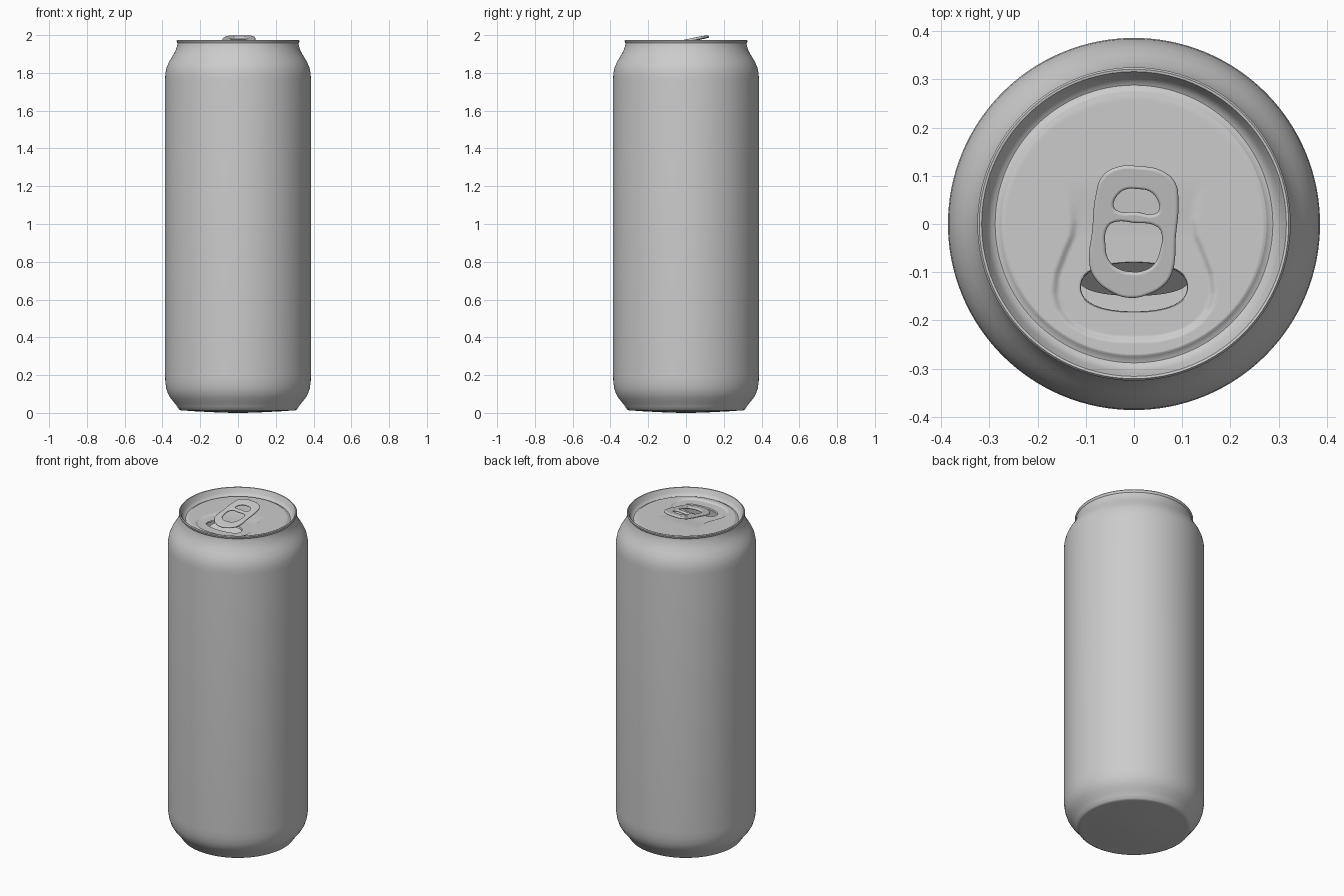
import bpy, bmesh, math
from mathutils import Vector, geometry

if "Cube" in bpy.data.objects:
    bpy.data.objects.remove(bpy.data.objects["Cube"])

N = 128
ANG = [2 * math.pi * k / N for k in range(N)]


def smooth(obj, angle=40):
    bpy.ops.object.select_all(action='DESELECT')
    obj.select_set(True)
    bpy.context.view_layer.objects.active = obj
    bpy.ops.object.shade_smooth_by_angle(angle=math.radians(angle))


def skin(name, rings, cap=False):
    """Join closed rings of N points into a smooth surface."""
    bm = bmesh.new()
    vs = [[bm.verts.new(p) for p in ring] for ring in rings]
    for a, b in zip(vs, vs[1:]):
        for k in range(N):
            m = (k + 1) % N
            bm.faces.new((a[k], a[m], b[m], b[k]))
    if cap:
        bm.faces.new(list(reversed(vs[0])))
    me = bpy.data.meshes.new(name)
    bm.to_mesh(me)
    bm.free()
    obj = bpy.data.objects.new(name, me)
    bpy.context.collection.objects.link(obj)
    smooth(obj)
    return obj


def step(a, b, x):
    t = max(0, min(1, (x - a) / (b - a)))
    return t * t * (3 - 2 * t)


# can body: base, wall, neck, rolled rim and the slope down to the lid
profile = [(0.03, 0), (0.12, 0.003), (0.22, 0.008), (0.29, 0.013), (0.303, 0.013),
           (0.312, 0.018), (0.322, 0.034), (0.338, 0.055), (0.357, 0.078), (0.371, 0.102),
           (0.38, 0.13), (0.385, 0.165), (0.386, 0.2), (0.386, 1.77), (0.384, 1.80),
           (0.378, 1.828), (0.367, 1.855), (0.352, 1.88), (0.338, 1.903), (0.328, 1.925),
           (0.322, 1.945), (0.32, 1.957), (0.324, 1.963), (0.325, 1.97), (0.321, 1.975),
           (0.316, 1.974), (0.312, 1.966), (0.305, 1.948), (0.296, 1.935), (0.288, 1.931),
           (0.281, 1.933), (0.275, 1.938)]
skin("can_body", [[(r * math.cos(a), r * math.sin(a), z) for a in ANG] for r, z in profile], cap=True)

# lid panel: blends from the round edge to the mouth opening, with a pressed recess
LID = 1.94
half = [Vector(p) for p in ((0, -0.24), (0.05, -0.238), (0.095, -0.227), (0.13, -0.208),
                            (0.155, -0.178), (0.164, -0.145), (0.16, -0.105), (0.143, -0.06),
                            (0.128, -0.025), (0.124, 0.005), (0.129, 0.04), (0.148, 0.095), (0.15, 0.14))]


def lid_z(x, y):
    p = Vector((abs(x), y))
    best, inside = 9, False
    for a, b in zip(half, half[1:]):
        q, t = geometry.intersect_point_line(p, a, b)
        q = a.lerp(b, max(0, min(1, t)))
        best = min(best, (p - q).length)
        if a.y <= y < b.y:
            inside = p.x < a.x + (b.x - a.x) * (y - a.y) / (b.y - a.y)
    d = best if inside else -best
    return LID - 0.008 * step(-0.008, 0.008, d) * (1 - step(-0.03, 0.1, y))


def mouth(a, s=1.0):
    c, n = math.cos(a), math.sin(a)
    e = 2 / 2.3
    return (s * 0.114 * math.copysign(abs(c) ** e, c),
            s * 0.052 * math.copysign(abs(n) ** e, n) - 0.131)


rings = []
STEPS = 64
for i in range(STEPS + 1):
    t = i / STEPS
    ring = []
    for a in ANG:
        mx, my = mouth(a)
        x = 0.275 * math.cos(a) * (1 - t) + mx * t
        y = 0.275 * math.sin(a) * (1 - t) + my * t
        ring.append((x, y, lid_z(x, y) - 0.002 * step(0.04, 0, t)))
    rings.append(ring)
# folded lip around the mouth
for s, dz in ((0.975, 0.002), (0.965, 0.009)):
    rings.append([(*mouth(a, s), LID - 0.008 - dz) for a in ANG])
skin("lid_panel", rings)

# mouth flap, hinged under the rear edge and pushed into the can
flap_angle = math.radians(48)
flap = []
for s in (1, 0.7, 0.4, 0.05):
    ring = []
    for a in ANG:
        x, y = mouth(a)
        x, y = x * s, -0.131 + (y + 0.131) * s
        d = -0.08 - y
        ring.append((x, -0.08 - d * math.cos(flap_angle), LID - 0.014 - d * math.sin(flap_angle)))
    flap.append(ring)
skin("mouth_flap", flap)

# pull tab: rounded outline with two openings, rolled edges
outline = [(0, 0.143), (0.045, 0.138), (0.076, 0.115), (0.086, 0.075), (0.087, 0), (0.087, -0.07),
           (0.074, -0.1), (0.035, -0.128), (0, -0.136)]
finger_hole = [(0, 0.095), (0.025, 0.092), (0.041, 0.078), (0.047, 0.055), (0.04, 0.046), (0, 0.046)]
rivet_hole = [(0, 0.023), (0.042, 0.021), (0.055, 0.01), (0.056, -0.035), (0.046, -0.062),
              (0.025, -0.077), (0, -0.081)]
cu = bpy.data.curves.new("pull_tab", 'CURVE')
cu.dimensions = '2D'
cu.fill_mode = 'BOTH'
cu.extrude = 0.001
cu.bevel_depth = 0.006
cu.bevel_resolution = 3
cu.offset = -0.006
cu.resolution_u = 6
for right in (outline, finger_hole, rivet_hole):
    pts = right + [(-x, y) for x, y in reversed(right[1:-1])]
    sp = cu.splines.new('BEZIER')
    sp.bezier_points.add(len(pts) - 1)
    for bp, (x, y) in zip(sp.bezier_points, pts):
        bp.co = (x, y, 0)
        bp.handle_left_type = bp.handle_right_type = 'AUTO'
    sp.use_cyclic_u = True
tab = bpy.data.objects.new("pull_tab", cu)
bpy.context.collection.objects.link(tab)
tab.location = (0, -0.02, 1.965)
tab.rotation_euler = (math.radians(11.5), 0, math.radians(-5))
bpy.ops.object.select_all(action='DESELECT')
tab.select_set(True)
bpy.context.view_layer.objects.active = tab
bpy.ops.object.convert(target='MESH')
smooth(bpy.context.view_layer.objects.active)
